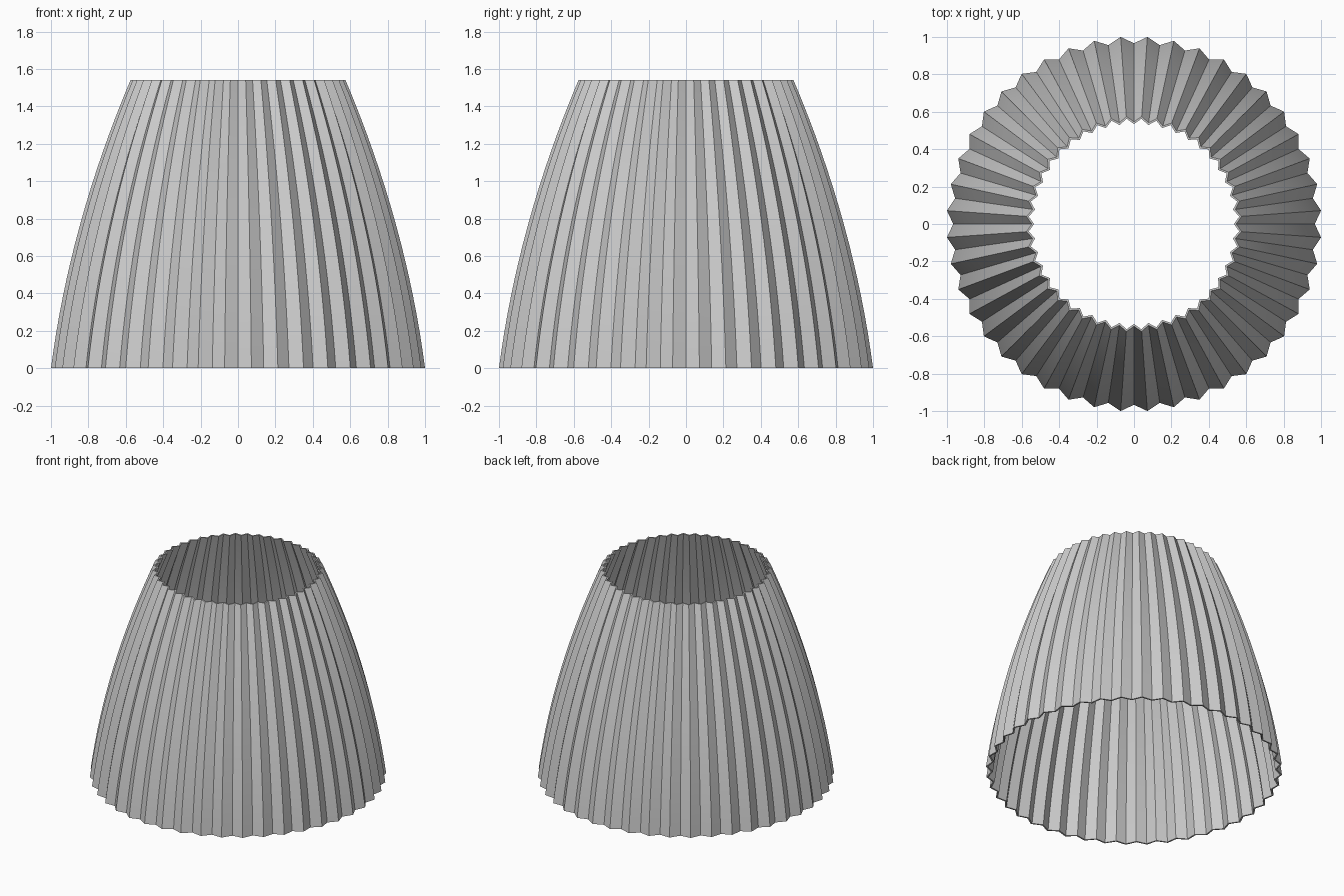
import bpy
import bmesh
from math import cos, sin, pi

cube = bpy.data.objects.get("Cube")
if cube:
    bpy.data.objects.remove(cube)

PLEATS = 44
RINGS = 16
HEIGHT = 1.54
THICKNESS = 0.012


def ridge_radius(z):
    """Outer radius of the bell-shaped shade at height z."""
    return 1.0025 - 0.13 * z - 0.0952 * z * z


# Plain grey fabric
fabric = bpy.data.materials.new("grey fabric")
fabric.use_nodes = True
grey = (0.6, 0.6, 0.6, 1)
fabric.diffuse_color = grey
fabric.node_tree.nodes["Principled BSDF"].inputs["Base Color"].default_value = grey

# Pleated wall: ridges and valleys alternate around each ring
bm = bmesh.new()
count = PLEATS * 2
rings = []
for level in range(RINGS + 1):
    z = HEIGHT * level / RINGS
    depth = 0.036 - 0.006 * level / RINGS
    ring = []
    for i in range(count):
        r = ridge_radius(z) - (0 if i % 2 else depth)
        a = 2 * pi * i / count
        ring.append(bm.verts.new((r * cos(a), r * sin(a), z)))
    rings.append(ring)
for low, high in zip(rings, rings[1:]):
    for i in range(count):
        j = (i + 1) % count
        bm.faces.new((low[i], low[j], high[j], high[i]))

# Inner wall, joined to the outer one by thin rims
outer_faces = bm.faces[:]
inner = {}
for ring in rings:
    for v in ring:
        k = 1 - THICKNESS / v.co.xy.length
        inner[v] = bm.verts.new((v.co.x * k, v.co.y * k, v.co.z))
for face in outer_faces:
    bm.faces.new([inner[v] for v in reversed(face.verts)])
for ring in (rings[0], rings[-1]):
    for i in range(count):
        a, b = ring[i], ring[(i + 1) % count]
        bm.faces.new((a, b, inner[b], inner[a]))
bmesh.ops.recalc_face_normals(bm, faces=bm.faces[:])

mesh = bpy.data.meshes.new("pleated_lampshade")
bm.to_mesh(mesh)
bm.free()
mesh.materials.append(fabric)
shade = bpy.data.objects.new("pleated_lampshade", mesh)
bpy.context.collection.objects.link(shade)

# Smooth along the height, crisp along the folds
bpy.context.view_layer.objects.active = shade
shade.select_set(True)
bpy.ops.object.shade_smooth_by_angle(angle=pi / 9)
